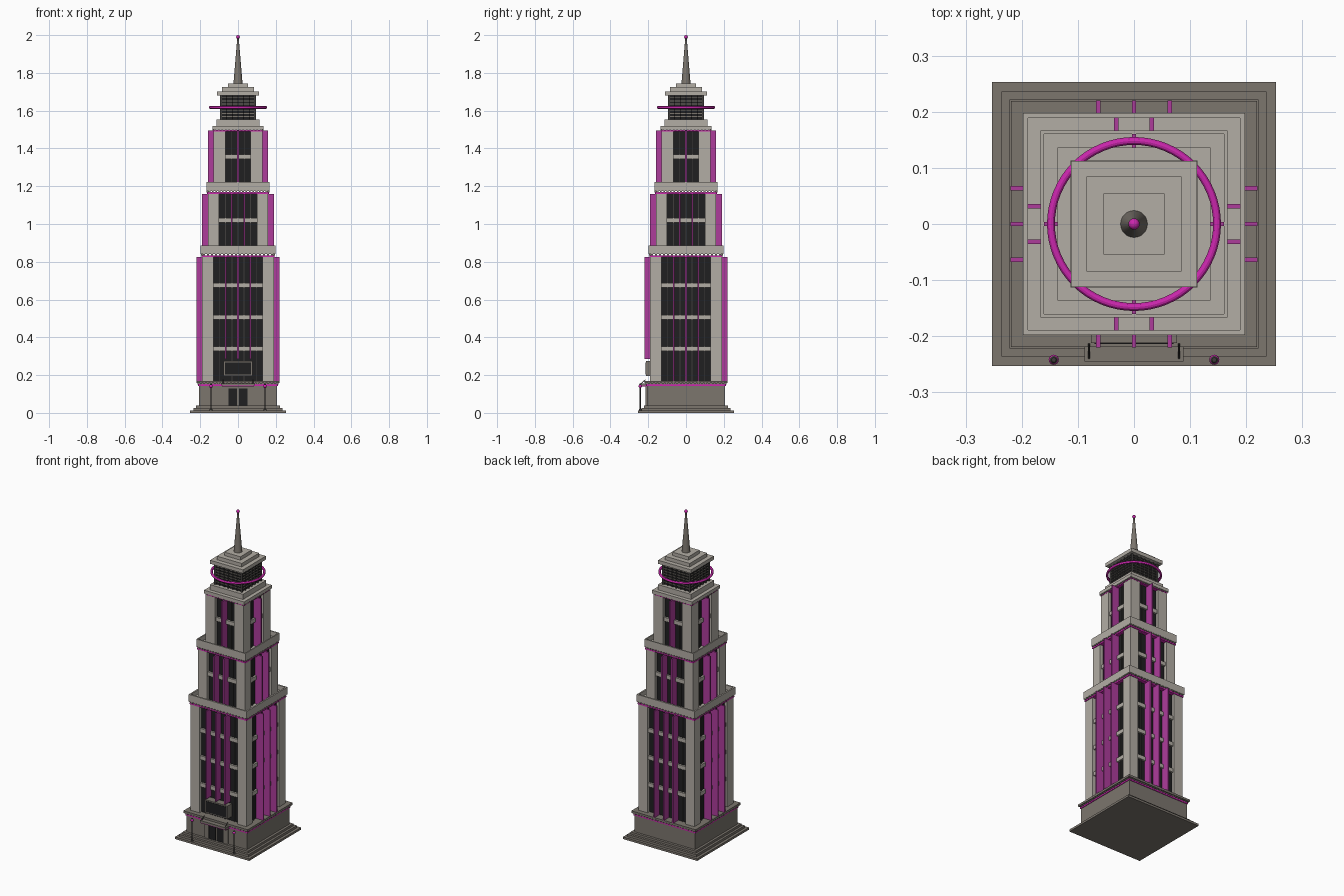
import bpy, bmesh, math
from mathutils import Matrix

if "Cube" in bpy.data.objects:
    bpy.data.objects.remove(bpy.data.objects["Cube"])


def mat(name, r, g, b):
    m = bpy.data.materials.new(name)
    m.diffuse_color = (r, g, b, 1)
    m.use_nodes = True
    m.node_tree.nodes["Principled BSDF"].inputs["Base Color"].default_value = m.diffuse_color
    return m


STONE = mat("light stone", 0.45, 0.42, 0.375)
BASE = mat("dark stone", 0.20, 0.18, 0.155)
GLASS = mat("dark glass", 0.014, 0.014, 0.015)
METAL = mat("dark metal", 0.05, 0.048, 0.045)
NEON = mat("magenta neon", 0.60, 0.02, 0.42)
FIN = mat("purple fin", 0.42, 0.045, 0.33)


def boxes(name, material, items, sides=1):
    """Join boxes (x0,x1,y0,y1,z0,z1) in one object, repeated around z."""
    bm = bmesh.new()
    for k in range(sides):
        rot = Matrix.Rotation(k * math.pi / 2, 4, 'Z')
        for x0, x1, y0, y1, z0, z1 in items:
            m = Matrix.Translation(((x0 + x1) / 2, (y0 + y1) / 2, (z0 + z1) / 2))
            m = rot @ m @ Matrix.Diagonal((x1 - x0, y1 - y0, z1 - z0, 1))
            bmesh.ops.create_cube(bm, size=1, matrix=m)
    me = bpy.data.meshes.new(name)
    bm.to_mesh(me)
    bm.free()
    me.materials.append(material)
    ob = bpy.data.objects.new(name, me)
    bpy.context.collection.objects.link(ob)
    return ob


def block(h, z0, z1):
    return (-h, h, -h, h, z0, z1)


def finish(name, material):
    ob = bpy.context.object
    ob.name = name
    ob.data.materials.append(material)
    bpy.ops.object.shade_smooth_by_angle()


def ball(name, material, r, loc):
    bpy.ops.mesh.primitive_uv_sphere_add(segments=16, ring_count=10, radius=r, location=loc)
    finish(name, material)


def cone(name, material, r1, r2, z0, z1, x=0, y=0, n=24):
    bpy.ops.mesh.primitive_cone_add(vertices=n, radius1=r1, radius2=r2, depth=z1 - z0,
                                    location=(x, y, (z0 + z1) / 2))
    finish(name, material)


def dentils(name, half, out, z0, z1, n):
    step = 2 * half / n
    boxes(name, BASE, [(-half + (i + .25) * step, -half + (i + .75) * step,
                        -out, -half + .004, z0, z1) for i in range(n)], 4)


def tier(name, b, w, z0, z1, spandrels, fins, mullions, front_z0=None):
    """Shaft: glass core, corner piers, spandrels, mullions and fins."""
    g = b - 0.02
    boxes(name + "_glass", GLASS, [block(g, z0, z1)])
    boxes(name + "_corner_piers", STONE, [(w, b, -b, -w, z0, z1)], 4)
    boxes(name + "_spandrels", STONE,
          [(-w, w, -b + .008, -g + .002, z - .012, z + .012) for z in spandrels], 4)
    boxes(name + "_mullions", METAL,
          [(x - .002, x + .002, -g - .006, -g + .002, z0, z1) for x in mullions], 4)
    for k, side in enumerate(("front", "right", "back", "left")):
        start = front_z0 if k == 0 and front_z0 else z0
        ob = boxes(name + "_fins_" + side, FIN,
                   [(x - .004, x + .004, -b - .03, -g + .002, start, z1) for x in fins])
        ob.rotation_euler.z = k * math.pi / 2


def parapet(name, b, out, inner, z0, z1):
    """Neon strip, dentils and a hollow parapet around a setback."""
    boxes(name + "_neon", NEON, [block(b + .004, z0 - .016, z0 - .006)])
    dentils(name + "_dentils", b, b + .007, z0 - .008, z0, 18)
    boxes(name + "_deck", STONE, [block(out - .001, z0, z0 + .018)])
    boxes(name + "_wall", STONE, [(-out, inner, -out, -inner, z0, z1)], 4)


# Stepped base and podium
boxes("base_steps", BASE, [block(.253, 0, .013), block(.236, .013, .027), block(.222, .027, .04)])
boxes("podium", BASE, [block(.207, .04, .158)])
boxes("podium_neon", NEON, [block(.211, .142, .152)])
dentils("podium_dentils", .207, .215, .15, .158, 22)
boxes("podium_cornice", BASE, [block(.219, .157, .17)])

# Entrance: surround, doors, canopy with rods, panel above
boxes("entrance_surround", BASE, [(-.08, -.052, -.214, -.2, .04, .14), (.052, .08, -.214, -.2, .04, .14),
                                  (-.08, .08, -.214, -.2, .13, .142)])
boxes("doors", GLASS, [(-.05, -.005, -.21, -.2, .04, .13), (.005, .05, -.21, -.2, .04, .13)])
boxes("canopy", BASE, [(-.088, .088, -.245, -.2, .144, .156)])
boxes("canopy_neon", NEON, [(-.086, .086, -.243, -.2, .139, .144)])
for s in (-1, 1):
    bpy.ops.mesh.primitive_cylinder_add(vertices=8, radius=.002, depth=.034, location=(s * .08, -.227, .165),
                                        rotation=(math.radians(-50), 0, 0))
    finish("canopy_rod", METAL)
    # Street lamps
    cone("lamp_foot", METAL, .008, .006, .012, .02, s * .143, -.242, 12)
    cone("lamp_pole", METAL, .003, .003, .018, .136, s * .143, -.242, 8)
    ball("lamp_globe", NEON, .009, (s * .143, -.242, .141))
    cone("lamp_cap", METAL, .007, .004, .147, .152, s * .143, -.242, 12)
boxes("panel_frame", BASE, [(-.077, .077, -.212, -.165, .195, .275)])
boxes("panel_face", GLASS, [(-.07, .07, -.214, -.21, .202, .268)])

# Three setback tiers
tier("lower_tier", .19, .13, .17, .826, (.34, .507, .675), (-.064, 0, .064),
     (-.097, -.032, .032, .097), .285)
parapet("lower_parapet", .19, .198, .189, .84, .885)
tier("middle_tier", .16, .1, .85, 1.16, (1.02,), (-.032, .032), (-.066, 0, .066))
parapet("middle_parapet", .16, .167, .16, 1.175, 1.222)
tier("upper_tier", .13, .065, 1.19, 1.495, (1.355,), (0,), (-.033, .033))
boxes("upper_neon", NEON, [block(.131, 1.491, 1.498)])
dentils("upper_dentils", .13, .134, 1.494, 1.501, 14)
boxes("upper_cornice", STONE, [block(.136, 1.5, 1.52), block(.113, 1.52, 1.552)])

# Observation level with louvres
boxes("observation_core", GLASS, [block(.088, 1.552, 1.682)])
boxes("observation_louvres", BASE, [block(.094, 1.567 + i * .0165, 1.571 + i * .0165) for i in range(7)])
boxes("observation_posts", METAL, [(x - .003, x + .003, -.096, -.085, 1.552, 1.682)
                                   for x in (-.092, -.06, -.03, 0, .03, .06, .092)], 4)
boxes("roof_steps", STONE, [block(.112, 1.68, 1.702), block(.085, 1.702, 1.724), block(.054, 1.724, 1.745)])

# Neon halo ring, spire and beacon
bpy.ops.mesh.primitive_torus_add(major_radius=.148, minor_radius=.007, major_segments=64,
                                 minor_segments=12, location=(0, 0, 1.617))
finish("halo_ring", NEON)
cone("spire", BASE, .024, .004, 1.745, 1.985)
ball("beacon", NEON, .01, (0, 0, 1.99))
